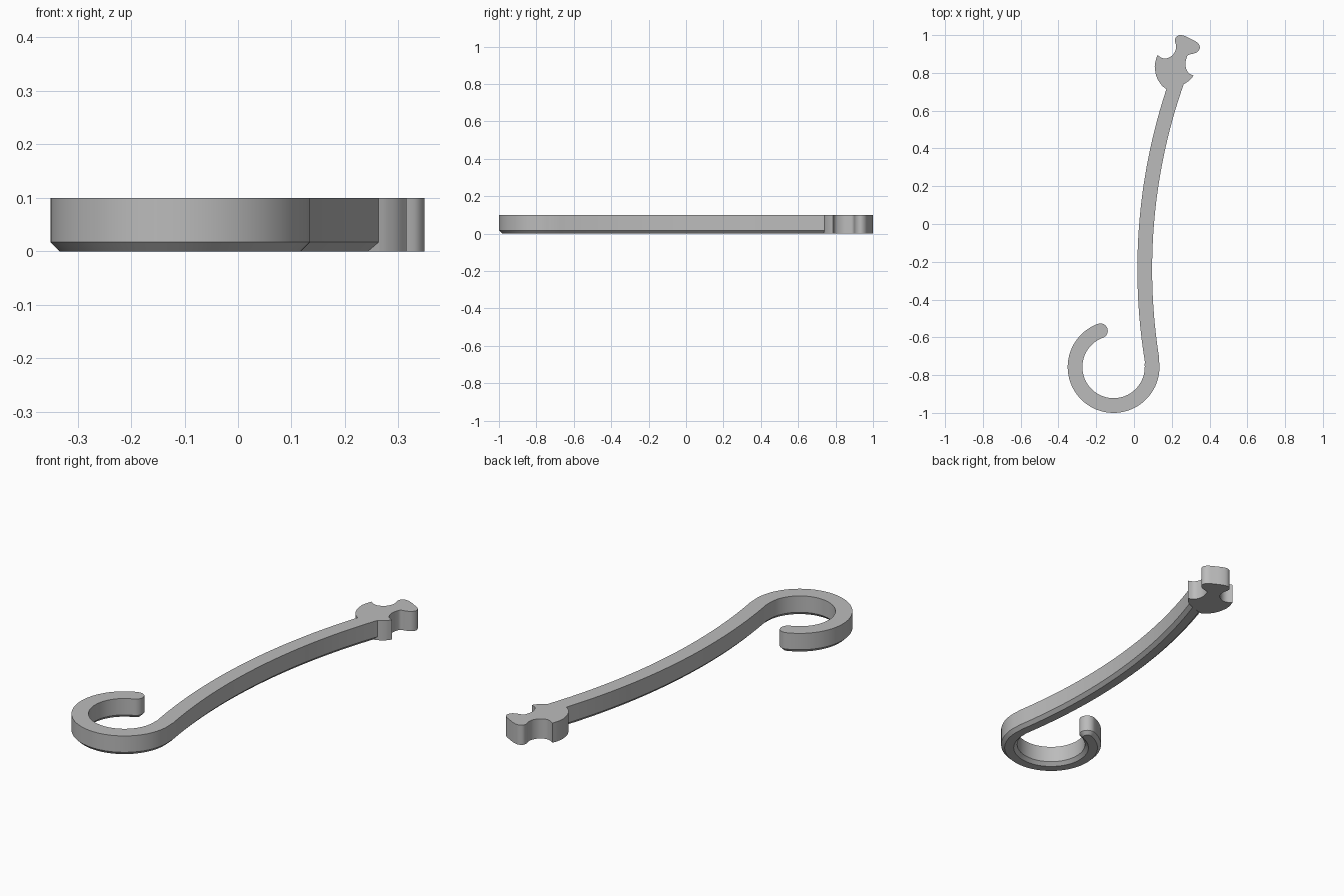
import bpy, bmesh
from math import sin, cos, asin, radians
from mathutils import Vector

if "Cube" in bpy.data.objects:
    bpy.data.objects.remove(bpy.data.objects["Cube"], do_unlink=True)

HEIGHT, CHAMFER, HALF = 0.1, 0.017, 0.039
RING, RING_R = Vector((-0.108, -0.757)), 0.204      # hook circle
BOW, BOW_R = Vector((3.057, -0.24)), 3.0            # long handle arc
TIP = 110                                           # hook tip angle

grey = bpy.data.materials.new("plain grey")
grey.use_nodes = True
grey.diffuse_color = (0.5, 0.5, 0.5, 1)
grey.node_tree.nodes["Principled BSDF"].inputs["Base Color"].default_value = (0.5, 0.5, 0.5, 1)


def arc(centre, r, a, b, n):
    """Points on a circle from angle a to b in degrees."""
    angles = [radians(a + (b - a) * i / n) for i in range(n + 1)]
    return [centre + r * Vector((cos(t), sin(t))) for t in angles]


def bow(r, y_start, y_end, n=40):
    """Points on the handle arc between two heights."""
    a, b = asin((y_start - BOW.y) / r), asin((y_end - BOW.y) / r)
    angles = [a + (b - a) * i / n for i in range(n + 1)]
    return [BOW + r * Vector((-cos(t), sin(t))) for t in angles]


def crook_outline(h):
    """Closed outline of the hook and handle at half width h."""
    outer = arc(RING, RING_R + h, TIP, 367, 64) + bow(BOW_R - h, -0.71, 0.741)
    inner = arc(RING, RING_R - h, TIP, 365, 64) + bow(BOW_R + h, -0.73, 0.714)
    tip = RING + RING_R * Vector((cos(radians(TIP)), sin(radians(TIP))))
    cap = arc(tip, h, TIP - 180, TIP, 16)[1:-1]
    return outer + inner[::-1] + cap


def smooth_run(points, n=6):
    """Rounded curve through the points, sharp at both ends."""
    p = [Vector(q) for q in points]
    p = [2 * p[0] - p[1]] + p + [2 * p[-1] - p[-2]]
    out = []
    for a, b, c, d in zip(p, p[1:], p[2:], p[3:]):
        for i in range(n):
            t = i / n
            out.append(b + 0.5 * t * (c - a + t * (2 * a - 5 * b + 4 * c - d
                                                   + t * (3 * b - a - 3 * c + d))))
    return out


def stack(name, levels):
    """Solid through matching outlines, given as (outline, z)."""
    bm = bmesh.new()
    rows = [[bm.verts.new((p.x, p.y, z)) for p in line] for line, z in levels]
    for low, high in zip(rows, rows[1:]):
        for i in range(len(low)):
            bm.faces.new((low[i - 1], low[i], high[i], high[i - 1]))
    bm.faces.new(rows[0][::-1])
    bm.faces.new(rows[-1])
    bmesh.ops.recalc_face_normals(bm, faces=bm.faces)
    mesh = bpy.data.meshes.new(name)
    bm.to_mesh(mesh)
    bm.free()
    mesh.materials.append(grey)
    obj = bpy.data.objects.new(name, mesh)
    bpy.context.collection.objects.link(obj)
    bpy.ops.object.select_all(action="DESELECT")
    obj.select_set(True)
    bpy.context.view_layer.objects.active = obj
    bpy.ops.object.shade_smooth_by_angle(angle=radians(30))


# Hook and handle with a chamfered underside
full = crook_outline(HALF)
stack("hooked_handle", [(crook_outline(HALF - CHAMFER), 0), (full, CHAMFER), (full, HEIGHT)])

# Notched head: three curved runs between sharp points
neck_left = bow(BOW_R + HALF, 0, 0.714)[-1]
neck_right = bow(BOW_R - HALF, 0, 0.741)[-1]
barb_left, barb_right = (0.124, 0.894), (0.315, 0.786)
left_lobe = [neck_left, (0.146, 0.735), (0.12, 0.778), (0.110, 0.83), (0.114, 0.862), barb_left]
knob = [barb_left, (0.151, 0.878), (0.177, 0.878), (0.204, 0.894), (0.22, 0.92),
        (0.222, 0.947), (0.217, 0.968), (0.222, 0.989), (0.243, 1.0), (0.272, 0.994),
        (0.31, 0.975), (0.338, 0.958), (0.349, 0.935), (0.338, 0.913), (0.315, 0.902),
        (0.288, 0.895), (0.278, 0.878), (0.272, 0.847), (0.277, 0.82), (0.29, 0.798), barb_right]
right_lobe = [barb_right, (0.299, 0.765), (0.28, 0.75), neck_right]
head = smooth_run(left_lobe) + smooth_run(knob) + smooth_run(right_lobe) + [neck_right]
stack("notched_head", [(head, 0), (head, HEIGHT)])
